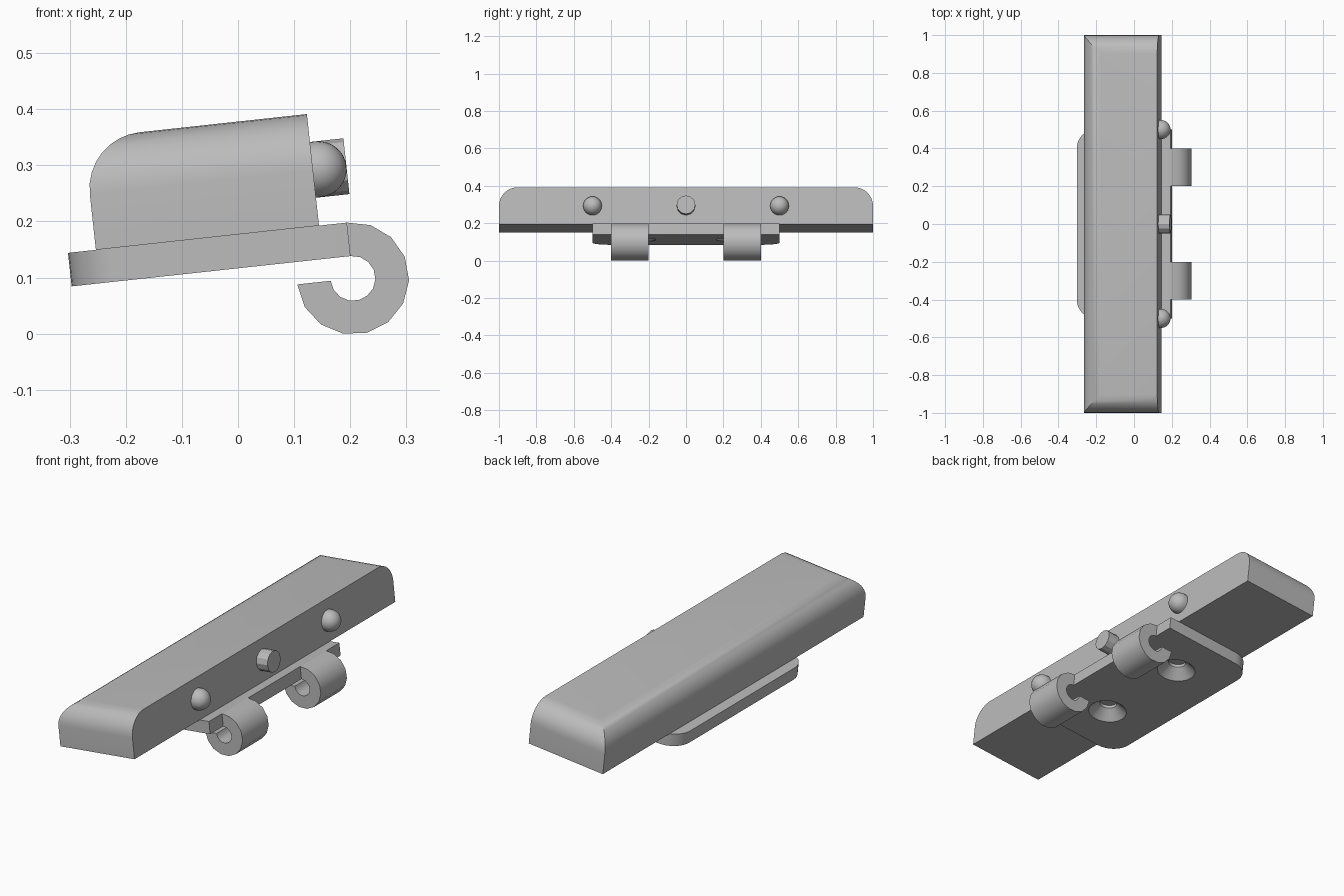
import bpy, bmesh, math
from mathutils import Matrix, Vector

cube = bpy.data.objects.get("Cube")
if cube:
    bpy.data.objects.remove(cube, do_unlink=True)

# Tilted frame: x along the plate, z through its thickness, origin on its top left edge
TILT = Matrix.Translation((-0.303, 0, 0.144)) @ Matrix.Rotation(math.radians(-6.2), 4, 'Y')

grey = bpy.data.materials.new("light_grey")
grey.use_nodes = True
colour = (0.5, 0.5, 0.5, 1)
grey.diffuse_color = colour
grey.node_tree.nodes["Principled BSDF"].inputs["Base Color"].default_value = colour


def finish(name, bm):
    bmesh.ops.recalc_face_normals(bm, faces=bm.faces[:])
    bm.transform(TILT)
    mesh = bpy.data.meshes.new(name)
    bm.to_mesh(mesh)
    bm.free()
    mesh.materials.append(grey)
    ob = bpy.data.objects.new(name, mesh)
    bpy.context.collection.objects.link(ob)
    return ob


def smooth(ob):
    bpy.ops.object.select_all(action='DESELECT')
    ob.select_set(True)
    bpy.context.view_layer.objects.active = ob
    bpy.ops.object.shade_smooth_by_angle(angle=math.radians(29))


def box(x0, x1, half_y, z0, z1):
    bm = bmesh.new()
    bmesh.ops.create_cube(bm, size=1)
    bm.transform(Matrix.Translation(((x0 + x1) / 2, 0, (z0 + z1) / 2))
                 @ Matrix.Diagonal((x1 - x0, half_y * 2, z1 - z0, 1)))
    return bm


def round_edges(bm, rule, radius):
    edges = [e for e in bm.edges if rule((e.verts[0].co + e.verts[1].co) / 2)]
    bmesh.ops.bevel(bm, geom=edges, offset=radius, segments=8, profile=0.5, affect='EDGES')


def lathe(profile, place, steps):
    """Spin (radius, height) points round z, then place the result."""
    bm = bmesh.new()
    verts = [bm.verts.new((r, 0, h)) for r, h in profile]
    edges = [bm.edges.new(pair) for pair in zip(verts, verts[1:])]
    bmesh.ops.spin(bm, geom=verts + edges, cent=(0, 0, 0), axis=(0, 0, 1),
                   angle=math.tau, steps=steps)
    bmesh.ops.remove_doubles(bm, verts=bm.verts[:], dist=1e-5)
    bm.transform(place)
    return bm


# Body: block rounded along the top except at the peg side
bm = box(0.05, 0.45, 1, 0, 0.2)
round_edges(bm, lambda c: c.z > 0.19 and c.x < 0.4, 0.1)
smooth(finish("body", bm))

# Mounting plate with two rounded corners and countersunk screw holes
bm = box(0, 0.5, 0.5, -0.06, 0)
round_edges(bm, lambda c: c.x < 0.01 and abs(c.y) > 0.4, 0.1)
plate = finish("mounting_plate", bm)
bpy.context.view_layer.objects.active = plate
for side in (-1, 1):
    profile = [(0, -0.07), (0.1, -0.07), (0.04, -0.015), (0.04, 0.02), (0, 0.02)]
    cutter = finish("screw_hole_cutter",
                    lathe(profile, Matrix.Translation((0.25, side * 0.25, 0)), 24))
    cutter.hide_render = True
    mod = plate.modifiers.new("screw_hole", 'BOOLEAN')
    mod.object, mod.operation, mod.solver = cutter, 'DIFFERENCE', 'EXACT'
    bpy.ops.object.modifier_apply(modifier=mod.name)
    bpy.data.objects.remove(cutter, do_unlink=True)
smooth(plate)

# Open hooks: three-quarter rings hanging from the plate edge
STEPS = 11
for name, y0 in (("left_hook", 0.2), ("right_hook", -0.4)):
    bm = bmesh.new()
    corners = [(0.04, y0), (0.1, y0), (0.1, y0 + 0.2), (0.04, y0 + 0.2)]
    face = bm.faces.new([bm.verts.new((0.5, y, r - 0.1)) for r, y in corners])
    start = bmesh.ops.duplicate(bm, geom=[face])
    bmesh.ops.spin(bm, geom=[face], cent=(0.5, 0, -0.1), axis=(0, 1, 0),
                   angle=math.radians(270), steps=STEPS)
    bmesh.ops.remove_doubles(bm, verts=bm.verts[:], dist=1e-5)
    smooth(finish(name, bm))

# Pegs on the side of the body: a flat one between two domed ones
FACING = Matrix.Rotation(math.radians(90), 4, 'Y')


def peg(name, y, profile, steps):
    place = Matrix.Translation(Vector((0.45, y, 0.1))) @ FACING
    smooth(finish(name, lathe(profile, place, steps)))


peg("centre_peg", 0, [(0, -0.01), (0.05, -0.01), (0.05, 0.06), (0, 0.06)], 12)
dome = [(0.05 * math.cos(t * math.pi / 16), 0.01 + 0.05 * math.sin(t * math.pi / 16))
        for t in range(9)]
for name, y in (("front_dome_peg", -0.5), ("back_dome_peg", 0.5)):
    peg(name, y, [(0, -0.01), (0.05, -0.01)] + dome, 24)
